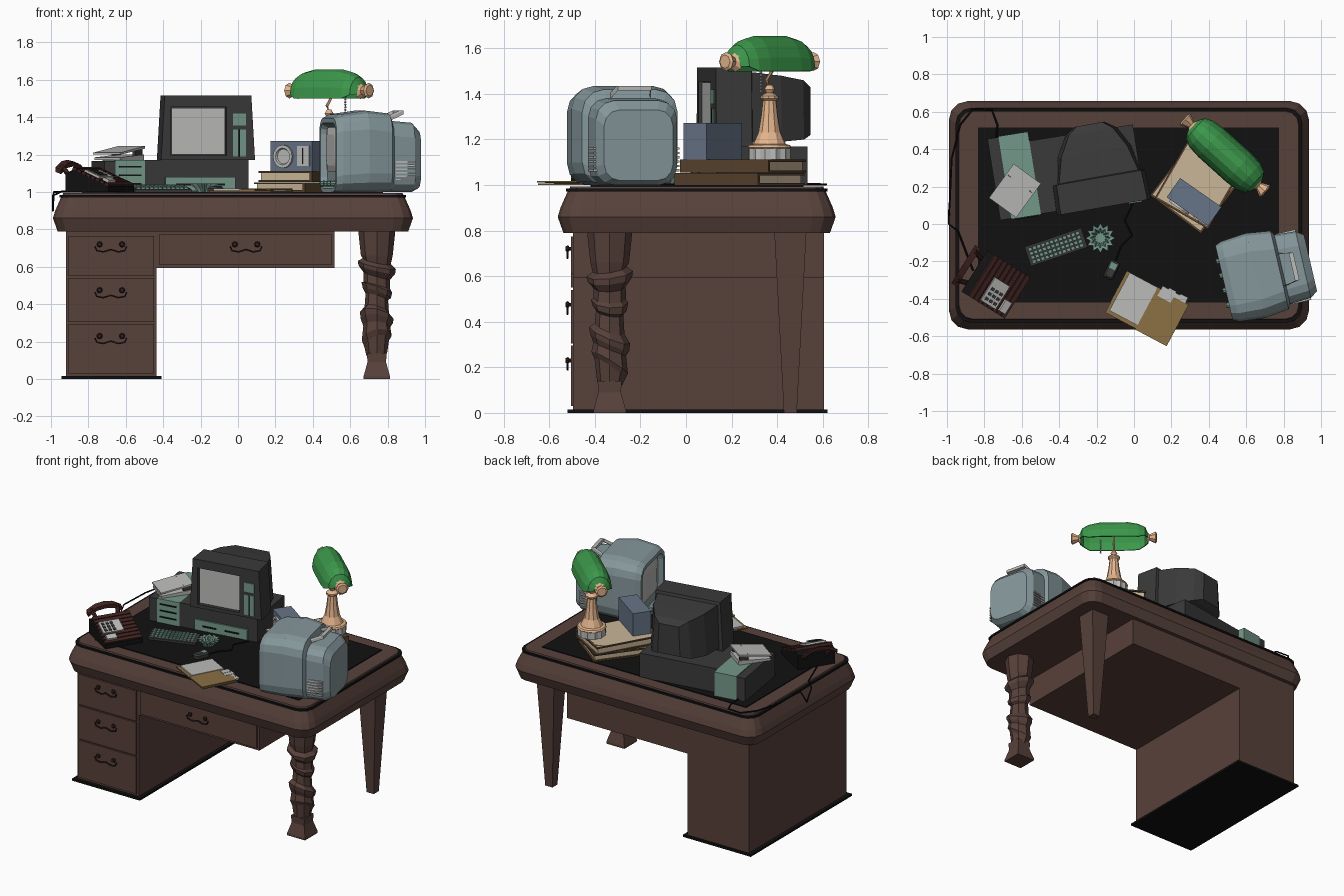
import bpy, bmesh, math
from mathutils import Matrix, Vector

def mat(name, r, g, b):
    m = bpy.data.materials.new(name)
    m.diffuse_color = [(c / 255) ** 2.2 for c in (r, g, b)] + [1]
    return m

WOOD, BLACK, DARK = mat("wood", 88, 67, 61), mat("black", 24, 24, 24), mat("charcoal", 60, 60, 60)
TEAL, GREEN, BRASS = mat("teal", 115, 150, 136), mat("green", 62, 150, 76), mat("brass", 228, 180, 140)
SHELL, BLUE, PAPER = mat("blue_grey", 132, 150, 154), mat("slate", 102, 115, 134), mat("paper", 186, 186, 184)
TAN, COVER, PAGES = mat("tan", 138, 112, 70), mat("cover", 88, 68, 48), mat("pages", 200, 180, 150)
PHONE, IRON = mat("dark_red", 66, 40, 37), mat("iron", 52, 38, 36)

def frame(x, y, deg=0, z=0):
    return Matrix.Translation((x, y, z)) @ Matrix.Rotation(math.radians(deg), 4, 'Z')
W = Matrix.Identity(4)

def loft(name, rings, m, f=W, wrap=True, caps=True):
    """Skin a list of equal-length point rings."""
    bm = bmesh.new()
    vs = [[bm.verts.new(f @ Vector(p)) for p in r] for r in rings]
    n = len(vs[0])
    for a, b in zip(vs, vs[1:]):
        for i in range(n if wrap else n - 1):
            j = (i + 1) % n
            bm.faces.new((a[i], a[j], b[j], b[i]))
    if caps:
        bm.faces.new(vs[0][::-1])
        bm.faces.new(vs[-1])
    bmesh.ops.recalc_face_normals(bm, faces=bm.faces)
    me = bpy.data.meshes.new(name)
    bm.to_mesh(me)
    bm.free()
    me.materials.append(m)
    ob = bpy.data.objects.new(name, me)
    bpy.context.collection.objects.link(ob)
    return ob

def box(name, x0, x1, y0, y1, z0, z1, m, f=W):
    return loft(name, [[(x0, y0, z), (x1, y0, z), (x1, y1, z), (x0, y1, z)] for z in (z0, z1)], m, f)

def rrect(w, d, r, n=3):
    pts = []
    for k, (sx, sy) in enumerate(((1, 1), (-1, 1), (-1, -1), (1, -1))):
        for i in range(n + 1):
            a = math.pi / 2 * (k + i / n)
            pts.append((sx * (w / 2 - r) + r * math.cos(a), sy * (d / 2 - r) + r * math.sin(a)))
    return pts

def lathe(name, prof, n, m, f=W, star=1.0):
    rings = [[(r * (star if i % 2 else 1) * math.cos(2 * math.pi * i / n),
               r * (star if i % 2 else 1) * math.sin(2 * math.pi * i / n), z) for i in range(n)] for r, z in prof]
    return loft(name, rings, m, f)

def tube(name, pts, r, m, f=W, n=6):
    P = [Vector(p) for p in pts]
    rings = []
    for i, p in enumerate(P):
        t = (P[min(i + 1, len(P) - 1)] - P[max(i - 1, 0)]).normalized()
        q = t.to_track_quat('Z', 'Y')
        rings.append([p + q @ Vector((r * math.cos(2 * math.pi * k / n), r * math.sin(2 * math.pi * k / n), 0)) for k in range(n)])
    return loft(name, rings, m, f)

# Desk top: moulded slab, black inlay line, leather pad
def slab(name, prof, m):
    loft(name, [[(x, y, z) for x, y in rrect(1.925 - 2 * i, 1.22 - 2 * i, 0.1 - i * .5)] for i, z in prof], m, frame(-0.027, 0.047))
slab("desk_top", [(.025, .79), (0, .86), (.012, .9), (.045, .975)], WOOD)
slab("desk_inlay", [(.036, .972), (.036, .985)], BLACK)
slab("desk_rim", [(.05, .98), (.055, .994)], WOOD)
box("leather_pad", -.835, .775, -.42, .515, .98, 1.0, BLACK)

# Pedestal, apron, drawers
box("pedestal", -.92, -.435, -.495, .605, .012, .8, WOOD)
box("pedestal_base", -.945, -.41, -.52, .62, 0, .015, BLACK)
box("apron", -.435, .515, -.495, .605, .595, .8, WOOD)
for i, (z0, z1) in enumerate(((.55, .765), (.305, .54), (.03, .295))):
    box(f"drawer_{i}", -.905, -.45, -.505, -.49, z0, z1, WOOD)
box("middle_drawer", -.42, .5, -.505, -.49, .61, .775, WOOD)
for i, (x, z) in enumerate(((-.68, .705), (-.68, .46), (-.68, .215), (.043, .705))):
    tube(f"handle_bail_{i}", [(x + a, -.52, z + b) for a, b in
         ((-.085, .005), (-.075, -.018), (-.04, -.025), (0, -.012), (.04, -.025), (.075, -.018), (.085, .005))], .005, IRON)
    for s in (-1, 1):
        kf = Matrix.Translation((x + s * .06, -.5, z + .015)) @ Matrix.Rotation(math.pi / 2, 4, 'X')
        lathe(f"handle_knob_{i}", [(.008, 0), (.008, .012), (.016, .018), (.01, .028)], 8, IRON, kf)

# Turned front leg with slanted twist rings, square flared foot
prof = [(.1, .8, 0), (.085, .66, .0), (.075, .63, .02), (.102, .61, .025), (.098, .585, .025), (.07, .55, .02), (.072, .5, .02),
        (.082, .49, .03), (.075, .46, .03), (.06, .44, .02), (.065, .37, .03), (.09, .34, .04), (.086, .31, .04), (.072, .28, .03),
        (.08, .22, .05), (.066, .19, .05), (.055, .13, .01)]
loft("front_leg", [[(r * math.cos(a), r * math.sin(a), z + t * math.cos(a + z * 6)) for a in [math.pi / 4 * k for k in range(8)]]
     for r, z, t in prof], WOOD, frame(.742, -.335))
lathe("front_foot", [(.075, .14), (.07, .09), (.1, .015), (.1, 0)], 4, WOOD, frame(.742, -.335, 45))
lathe("back_leg", [(.1, .8), (.04, 0)], 4, WOOD, frame(.742, .458, 45))

# Computer case with teal drive section
C = frame(-.715, .02, 9)
box("case_end", 0, .06, 0, .44, 1, 1.165, DARK, C)
box("drive_bay", .06, .22, -.004, .445, 1, 1.17, TEAL, C)
box("case_body", .22, .78, 0, .395, 1, 1.17, DARK, C)
box("case_front", .33, .71, -.01, .01, 1.005, 1.08, TEAL, C)
for z in (1.04, 1.085, 1.13):
    box("drive_slot", .08, .2, -.01, .01, z, z + .008, BLACK, C)
for x in (.06, .22):
    box("case_slot", .33 + x, .43 + x, -.015, .01, 1.035, 1.045, BLACK, C)

# Monitor: bezel frame, recessed screen, tapered tube housing
M = frame(-.16, .09, 10)
def sect(y, wb, wt, z0, z1):
    return [(-wb, y, z0), (wb, y, z0), (wt, y, z1), (-wt, y, z1)]
loft("monitor_body", [sect(.025, .255, .235, 1.17, 1.515), sect(.16, .25, .23, 1.17, 1.515), sect(.165, .225, .215, 1.19, 1.495),
     sect(.3, .2, .18, 1.19, 1.48), sect(.41, .14, .12, 1.2, 1.46), sect(.45, .08, .07, 1.22, 1.43)], DARK, M)
loft("bezel_left", [sect(0, .255, .235, 1.17, 1.515)[:1] + [(-.2, 0, 1.17), (-.2, 0, 1.515), (-.235, 0, 1.515)],
     [(-.255, .03, 1.17), (-.2, .03, 1.17), (-.2, .03, 1.515), (-.235, .03, 1.515)]], DARK, M)
loft("bezel_right", [[(.1, y, 1.17), (.255, y, 1.17), (.235, y, 1.515), (.1, y, 1.515)] for y in (0, .03)], DARK, M)
box("bezel_top", -.2, .1, 0, .03, 1.455, 1.515, DARK, M)
box("bezel_bottom", -.2, .1, 0, .03, 1.17, 1.195, DARK, M)
box("screen", -.195, .095, .015, .03, 1.2, 1.45, PAPER, M)
box("control_panel", .135, .205, -.006, .01, 1.355, 1.42, TEAL, M)
box("switch_panel", .135, .205, -.006, .01, 1.19, 1.335, TEAL, M)
box("switch_groove", .165, .172, -.009, .01, 1.19, 1.335, BLACK, M)

# Keyboard with key grid, mouse, spiked bowl
K = frame(-.417, -.123, 18.7)
loft("keyboard", [[(x, -.055, 1), (x, .055, 1), (x, .055, 1.033), (x, -.055, 1.015)] for x in (-.16, .16)], DARK, K)
for r in range(4):
    for c in range(12):
        x, y = -.145 + c * .0243, -.045 + r * .023
        box("key", x, x + .02, y, y + .018, 1.012, 1.028 + r * .004, TEAL, K)
lathe("spiked_bowl", [(.035, 1), (.05, 1.02), (.08, 1.045), (.055, 1.042), (.035, 1.015)], 24, TEAL, frame(-.18, -.075), .7)
m = frame(-.12, -.245, -25)
loft("mouse", [[(x, y, z) for x, y in rrect(w, d, .012)] for w, d, z in ((.055, .1, 1), (.055, .1, 1.02), (.04, .08, 1.03))], DARK, m)
box("mouse_buttons", -.02, .02, .005, .04, 1.02, 1.033, TEAL, m)
tube("mouse_cord", [(-.1, -.2, 1.004), (-.07, -.12, 1.004), (-.01, -.06, 1.004), (-.05, .02, 1.004), (.0, .12, 1.004)], .004, BLACK)

# Open folder with loose sheets
F = frame(.07, -.445, -28)
box("folder", -.185, .19, -.13, .12, 1, 1.007, TAN, F)
loft("folder_flap", [[(.0, y, 1.007), (.19, y, 1.012), (.19, y, 1.018), (.0, y, 1.014)] for y in (-.135, .115)], TAN, F)
box("left_sheets", -.17, .0, -.11, .12, 1.007, 1.018, PAPER, F)
for i in range(4):
    box("loose_sheet", .02 + i * .035, .065 + i * .035, .08, .14 + .008 * (i % 2), 1.004, 1.02 - i * .002, PAPER, F)

# Telephone: wedge body, sloped slats, keypad plates, arched handset
P = frame(-.743, -.32, -32)
loft("phone_body", [[(x, y, z) for x, z in ((-.13, 1), (.14, 1), (.14, 1.03), (-.08, 1.12), (-.13, 1.1))] for y in (-.13, .13)], BLACK, P)
S = P @ Matrix.Translation((.03, 0, 1.078)) @ Matrix.Rotation(math.radians(22), 4, 'Y')
for i in range(8):
    box("phone_slat", -.125 + i * .031, -.1 + i * .031, -.13, .13, -.01, .01, PHONE, S)
box("keypad_plate", -.06, .04, -.115, .03, .008, .022, PAPER, S)
box("side_plate", .06, .1, -.11, -.04, .008, .026, PAPER, S)
for i in range(9):
    x, y = -.045 + i % 3 * .028, -.1 + i // 3 * .03
    box("phone_key", x, x + .018, y, y + .018, .022, .028, DARK, S)
hs = [(-.12, 1.12), (-.06, 1.152), (0, 1.16), (.06, 1.152), (.12, 1.12)]
loft("handset", [[(-.2, y, z - .012), (-.165, y, z - .024), (-.165, y, z), (-.2, y, z + .012)] for y, z in hs], PHONE, P)
for y in (-.09, .09):
    tube("handset_prong", [(-.12, y * .8, 1.07), (-.185, y, 1.14)], .014, PHONE, P)
tube("phone_cord", [(-.86, -.25, 1.005), (-.94, -.04, 1.005), (-.99, 0, .98), (-.99, .05, .9), (-.985, .12, 1.0), (-.975, .35, 1.0),
     (-.93, .53, 1.003), (-.86, .615, 1.003), (-.76, .61, 1.003), (-.73, .53, 1.005), (-.74, .42, 1.01)], .005, BLACK)

# Desk calculator lying tilted on the case
D = frame(-.635, .18, -36)
loft("calculator", [[(x, y, z) for y, z in ((-.11, 1.17), (.11, 1.17), (.11, 1.2), (-.11, 1.185))] for x in (-.085, .085)], PAPER, D)
loft("calculator_lid", [[(x, y, z) for y, z in ((-.115, 1.2), (.11, 1.232), (.11, 1.245), (-.115, 1.21))] for x in (-.09, .09)], PAPER, D)
for x in (-.07, .07):
    box("calculator_post", x - .01, x + .01, .04, .1, 1.19, 1.235, DARK, D)

# Stacked books
def book(name, w, d, z, h, f):
    box(name + "_pages", -w / 2 + .01, w / 2 - .012, -d / 2 + .012, d / 2 - .012, z, z + h, PAGES, f)
    for a, b in ((z, z + .01), (z + h - .01, z + h)):
        box(name + "_cover", -w / 2, w / 2, -d / 2, d / 2, a, b, COVER, f)
    box(name + "_spine", w / 2 - .014, w / 2, -d / 2, d / 2, z, z + h, COVER, f)
book("lower_book", .34, .46, 1.0, .052, frame(.36, .235, -37))
book("upper_book", .33, .45, 1.054, .058, frame(.365, .25, -30))

# Radio with round speaker
R = frame(.32, .115, -35)
box("radio_body", -.135, .135, -.06, .065, 1.112, 1.272, BLUE, R)
RF = R @ Matrix.Translation((-.05, -.06, 1.19)) @ Matrix.Rotation(math.pi / 2, 4, 'X')
lathe("speaker_ring", [(.062, 0), (.062, .012), (.045, .012), (.04, .002)], 16, PAPER, RF)
box("radio_dial", .04, .12, -.066, -.05, 1.14, 1.245, PAPER, R)
box("radio_needle", .075, .08, -.07, -.05, 1.15, 1.235, DARK, R)

# Banker style lamp: fluted base, column, curved stem, half-capsule shade
L = frame(.487, .367, -42)
lathe("lamp_base", [(.094, 1.112), (.094, 1.16), (.082, 1.172)], 24, PAPER, L, .92)
lathe("lamp_base_rim", [(.09, 1.16), (.096, 1.165), (.09, 1.175), (.05, 1.185)], 16, BRASS, L)
lathe("lamp_column", [(.075, 1.175), (.05, 1.23), (.038, 1.3), (.03, 1.37), (.042, 1.38), (.042, 1.39), (.015, 1.405),
      (.024, 1.42), (.012, 1.44)], 10, BRASS, L)
tube("lamp_stem", [(0, 0, 1.43), (0, -.018, 1.46), (0, .014, 1.5), (0, 0, 1.54), (0, 0, 1.64)], .008, BRASS, L)
shade = loft("lamp_shade", [[(x, w * math.cos(math.pi * k / 8), 1.5 + .02 * (abs(x) > .21) + h * math.sin(math.pi * k / 8))
             for k in range(9)] for x, w, h in ((-.235, .04, .05), (-.215, .075, .095), (-.17, .095, .14), (-.1, .102, .155),
             (.1, .102, .155), (.17, .095, .14), (.215, .075, .095), (.235, .04, .05))], GREEN, L, wrap=False, caps=False)
shade.modifiers.new("thickness", 'SOLIDIFY').thickness = .008
for s in (-1, 1):
    cf = L @ Matrix.Translation((s * .225, 0, 1.542)) @ Matrix.Rotation(s * math.pi / 2, 4, 'Y')
    lathe("shade_cap", [(.045, 0), (.022, .018), (.042, .06), (.03, .068)], 8, BRASS, cf)
for k in range(8):
    lathe("pull_chain_bead", [(.003, 0), (.007, .006), (.003, .012)], 6, PAPER, L @ Matrix.Translation((.09, .03, 1.405 + k * .014)))

# Portable television: recessed face, rounded shell, stepped back, handle, vents
T = frame(.71, -.262, -77)
tv = [(-.2, .32, 1.04, 1.35, .04), (-.235, .36, 1.02, 1.37, .06), (-.235, .41, 1.0, 1.395, .08), (-.2, .44, 1.0, 1.415, .09),
      (-.06, .465, 1.0, 1.435, .1), (.07, .43, 1.0, 1.42, .1), (.085, .38, 1.0, 1.38, .08), (.2, .365, 1.0, 1.37, .08),
      (.24, .31, 1.02, 1.33, .07)]
loft("television", [[(x, y, (a + b) / 2 + z) for x, z in rrect(w, b - a, r)] for y, w, a, b, r in tv], SHELL, T)
loft("television_screen", [[(x, y, 1.225 + z) for x, z in rrect(w, w * .82, .04)] for y, w in ((-.19, .29), (-.21, .29), (-.222, .2))], PAPER, T)
for x in (-.12, -.04, .04, .12):
    kf = T @ Matrix.Translation((x, -.225, 1.045)) @ Matrix.Rotation(math.pi / 2, 4, 'X')
    lathe("television_knob", [(.016, 0), (.014, .025)], 8, TEAL, kf)
loft("handle", [[(x, y + a, z + b) for a, b in ((-.012, -.01), (.012, -.01), (.012, .01), (-.012, .01))] for x, y, z in
     ((-.09, .07, 1.39), (-.075, .15, 1.425), (.075, .15, 1.425), (.09, .07, 1.39))], PAPER, T)
for sx in (-1, 1):
    for k in range(6):
        a, b = sorted((sx * .17, sx * .193))
        box("vent_slat", a, b, .095, .2, 1.06 + k * .019, 1.07 + k * .019, PAPER, T)
